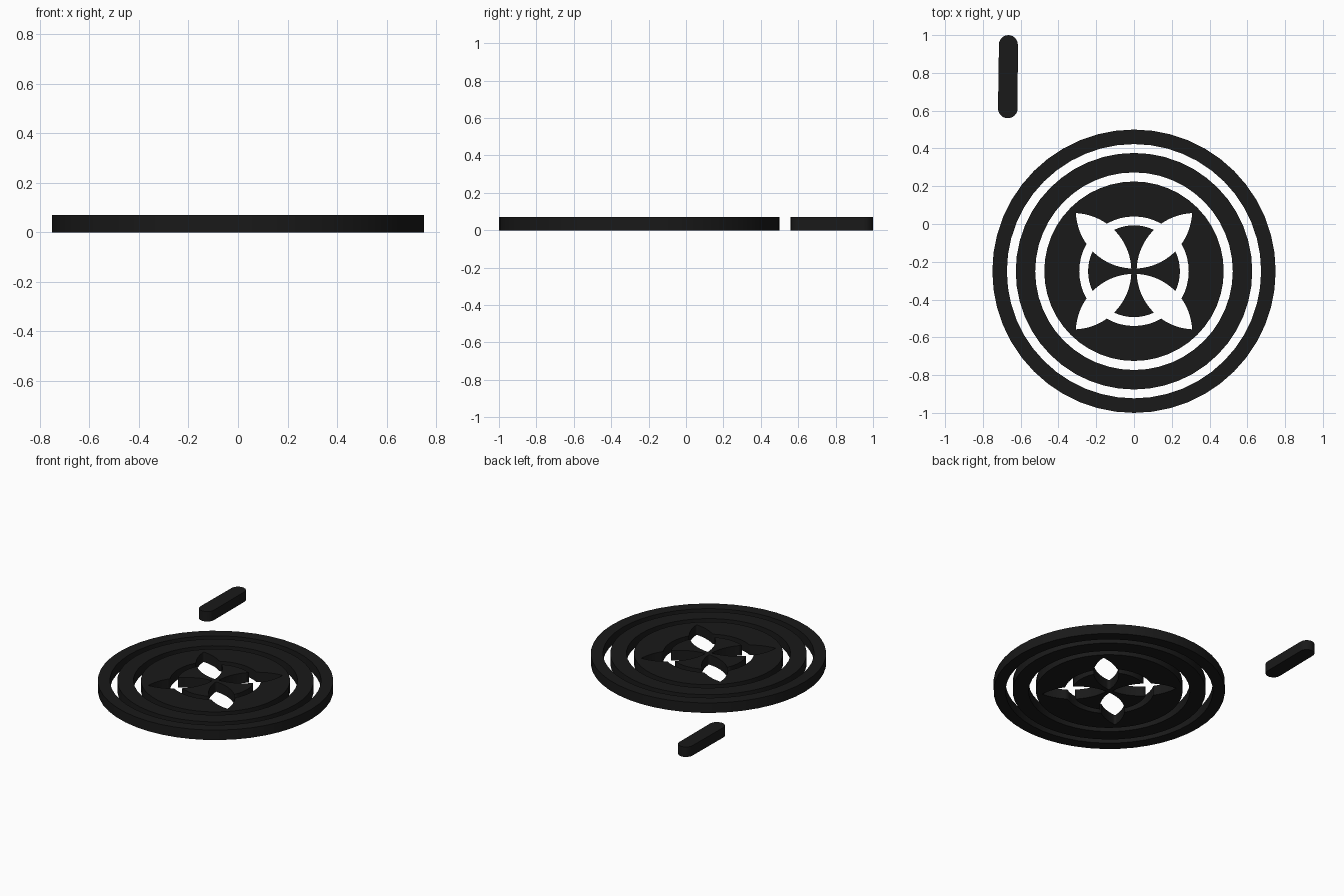
import bpy
from math import atan2, cos, sin, pi, sqrt

if "Cube" in bpy.data.objects:
    bpy.data.objects.remove(bpy.data.objects["Cube"])

THICK = 0.07
CENTRE_Y = -0.25
PETAL_C, PETAL_R = 0.322, 0.308   # offset and radius of the arcs that bound the petals

mat = bpy.data.materials.new("black")
mat.diffuse_color = (0.01, 0.01, 0.01, 1)
mat.use_nodes = True
mat.node_tree.nodes["Principled BSDF"].inputs["Base Color"].default_value = mat.diffuse_color


def arc(cx, r, a0, a1, n, cy=0):
    """Points along an arc, leaving out the last one."""
    return [(cx + r * cos(a0 + (a1 - a0) * i / n),
             cy + r * sin(a0 + (a1 - a0) * i / n)) for i in range(n)]


def circle(r, n=48):
    return arc(0, r, 0, 2 * pi, n)


def petal_loop(r, t):
    """Circle of radius r whose diagonals run along petal arcs to the corner (t, t)."""
    x = (r * r + PETAL_C ** 2 - PETAL_R ** 2) / (2 * PETAL_C)
    y = sqrt(r * r - x * x)
    a = atan2(y, x)
    quarter = (arc(PETAL_C, PETAL_R, atan2(t, t - PETAL_C), atan2(y, x - PETAL_C), 10)
               + arc(0, r, a, pi - a, 8)
               + arc(-PETAL_C, PETAL_R, atan2(y, PETAL_C - x), atan2(t, PETAL_C - t), 10))
    loop = []
    for _ in range(4):
        loop += quarter
        quarter = [(-py, px) for px, py in quarter]
    return loop


def plate(name, loops, y=0.0):
    """Flat extruded plate; inner loops become holes."""
    cu = bpy.data.curves.new(name, 'CURVE')
    cu.dimensions = '2D'
    cu.fill_mode = 'BOTH'
    cu.extrude = THICK / 2
    for loop in loops:
        s = cu.splines.new('POLY')
        s.points.add(len(loop) - 1)
        for p, (px, py) in zip(s.points, loop):
            p.co = (px, py, 0, 1)
        s.use_cyclic_u = True
    cu.materials.append(mat)
    ob = bpy.data.objects.new(name, cu)
    ob.location = (0, y, THICK / 2)
    bpy.context.collection.objects.link(ob)
    bpy.ops.object.select_all(action='DESELECT')
    ob.select_set(True)
    bpy.context.view_layer.objects.active = ob
    bpy.ops.object.convert(target='MESH')


# Corners where neighbouring petal arcs cross
root = sqrt(2 * PETAL_R ** 2 - PETAL_C ** 2)
near, far = (PETAL_C - root) / 2, (PETAL_C + root) / 2

# Concentric rings
plate("outer_ring", [circle(0.75), circle(0.673)], CENTRE_Y)
plate("middle_ring", [circle(0.626), circle(0.523)], CENTRE_Y)

# Disc with the petal-shaped opening, and the flared cross inside it
plate("petal_disc", [circle(0.475), petal_loop(0.29, far)], CENTRE_Y)
plate("centre_cross", [petal_loop(0.243, near)], CENTRE_Y)

# Plain rounded bar beside the disc
plate("side_bar", [arc(-0.665, 0.05, 0, pi, 12, 0.95)
                   + [(-0.715, 0.95)]
                   + arc(-0.668, 0.052, pi, 2 * pi, 12, 0.612)
                   + [(-0.616, 0.612)]])
